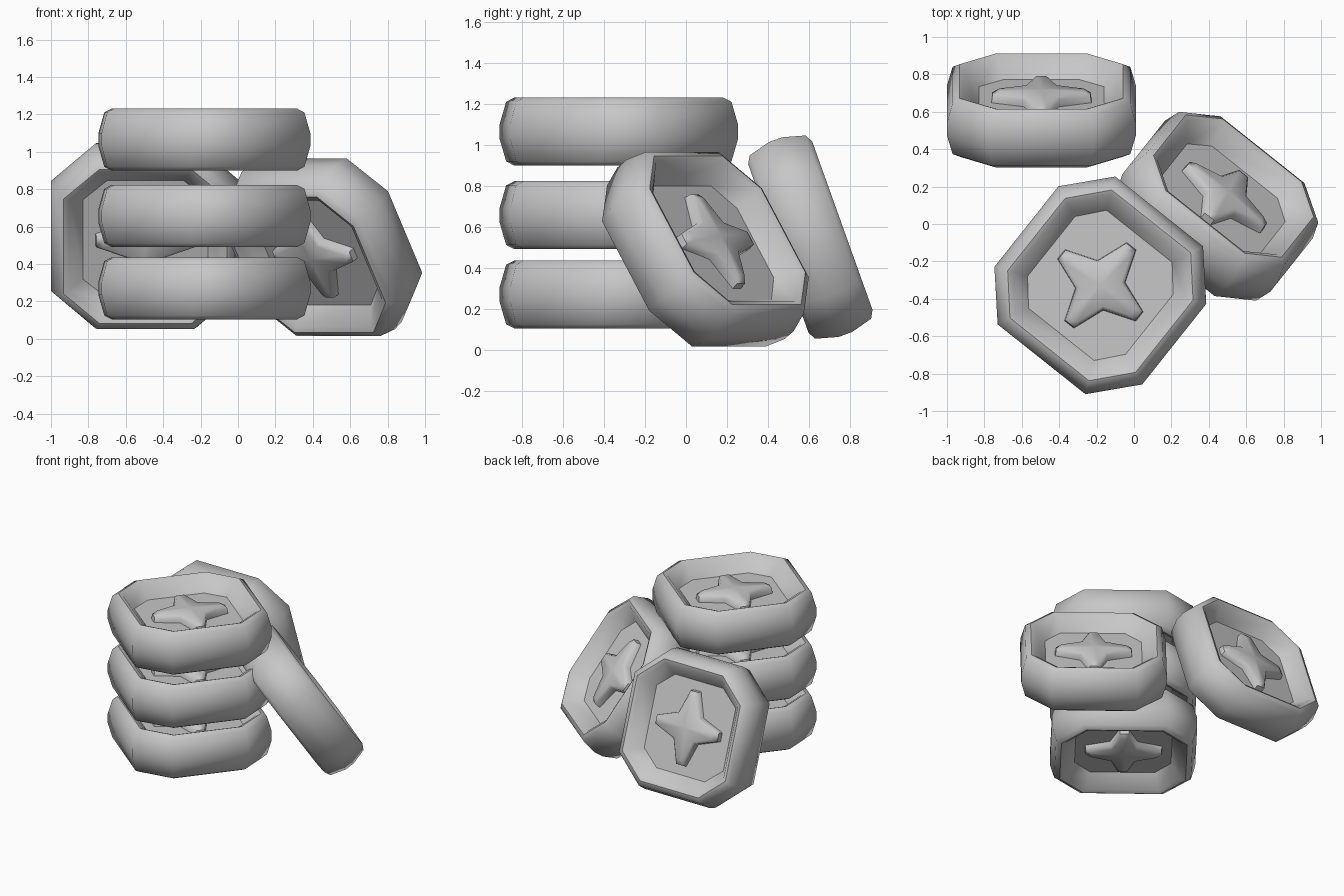
import bpy, bmesh, math
from mathutils import Matrix, Vector

if "Cube" in bpy.data.objects:
    bpy.data.objects.remove(bpy.data.objects["Cube"])

metal = bpy.data.materials.new("plain grey")
metal.diffuse_color = (0.57, 0.57, 0.57, 1)
metal.use_nodes = True
metal.node_tree.nodes["Principled BSDF"].inputs["Base Color"].default_value = metal.diffuse_color

FLOOR = 0.055


def octagon(r, z):
    """Square with chamfered corners, half-width r."""
    a = 0.224 + (r - 0.335) * 0.447
    b = 0.204 + (r - 0.335) * 0.418
    return [(r, -b, z), (r, b, z), (a, r, z), (-a, r, z),
            (-r, b, z), (-r, -b, z), (-a, -r, z), (a, -r, z)]


def star(k, z):
    """Four-pointed star with blunt tips."""
    pts = []
    for i in range(4):
        rot = Matrix.Rotation(i * math.pi / 2, 3, 'Z')
        for x, y in ((0.268, -0.032), (0.268, 0.032), (0.095, 0.095)):
            pts.append(tuple(rot @ Vector((x * k, y * k, z))))
    return pts


def loft(bm, rings):
    """Skin a list of closed rings; return the vertex rings."""
    vr = [[bm.verts.new(p) for p in ring] for ring in rings]
    for lo, hi in zip(vr, vr[1:]):
        n = len(lo)
        for i in range(n):
            j = (i + 1) % n
            bm.faces.new((lo[i], lo[j], hi[j], hi[i]))
    return vr


def coin_mesh():
    bm = bmesh.new()
    # rounded rim with a recessed floor on both sides
    half = [(0.505, 0.035), (0.475, 0.145), (0.437, 0.166),
            (0.41, 0.154), (0.335, FLOOR)]
    profile = [(r, -z) for r, z in reversed(half)] + half
    rims = loft(bm, [octagon(r, z) for r, z in profile])
    bm.faces.new(rims[-1])
    bm.faces.new(list(reversed(rims[0])))
    # raised star on each floor
    for side in (1, -1):
        rings = [star(k, side * z) for k, z in
                 ((1.0, FLOOR - 0.005), (0.98, 0.092), (0.84, 0.115))]
        vr = loft(bm, rings)
        top = bm.verts.new((0, 0, side * 0.122))
        for i in range(12):
            bm.faces.new((vr[-1][i], vr[-1][(i + 1) % 12], top))
        if side < 0:
            bm.normal_update()
            new = [f for f in bm.faces if all(v.co.z < 0 for v in f.verts)
                   and any(v in f.verts for ring in vr for v in ring)]
            bmesh.ops.reverse_faces(bm, faces=new)
    me = bpy.data.meshes.new("coin")
    bm.to_mesh(me)
    bm.free()
    me.materials.append(metal)
    return me


def add_coin(name, loc, yaw, tilt=0, spin=0):
    ob = bpy.data.objects.new(name, coin_mesh())
    bpy.context.collection.objects.link(ob)
    rot = (Matrix.Rotation(math.radians(yaw), 4, 'Z')
           @ Matrix.Rotation(math.radians(tilt), 4, 'X')
           @ Matrix.Rotation(math.radians(spin), 4, 'Z'))
    ob.matrix_world = Matrix.Translation(loc) @ rot
    bpy.ops.object.select_all(action='DESELECT')
    ob.select_set(True)
    bpy.context.view_layer.objects.active = ob
    bpy.ops.object.shade_smooth_by_angle(angle=math.radians(50))


# stack of three
for i, z in enumerate((0.27, 0.657, 1.065)):
    add_coin(f"stacked_coin_{i + 1}", (-0.18, -0.328, z), -38.5)

# two coins leaning on the stack
add_coin("leaning_coin_right", (0.447, 0.095, 0.49), -38.5, -56)
add_coin("leaning_coin_back", (-0.495, 0.607, 0.55), 0, -70.3, 90)
